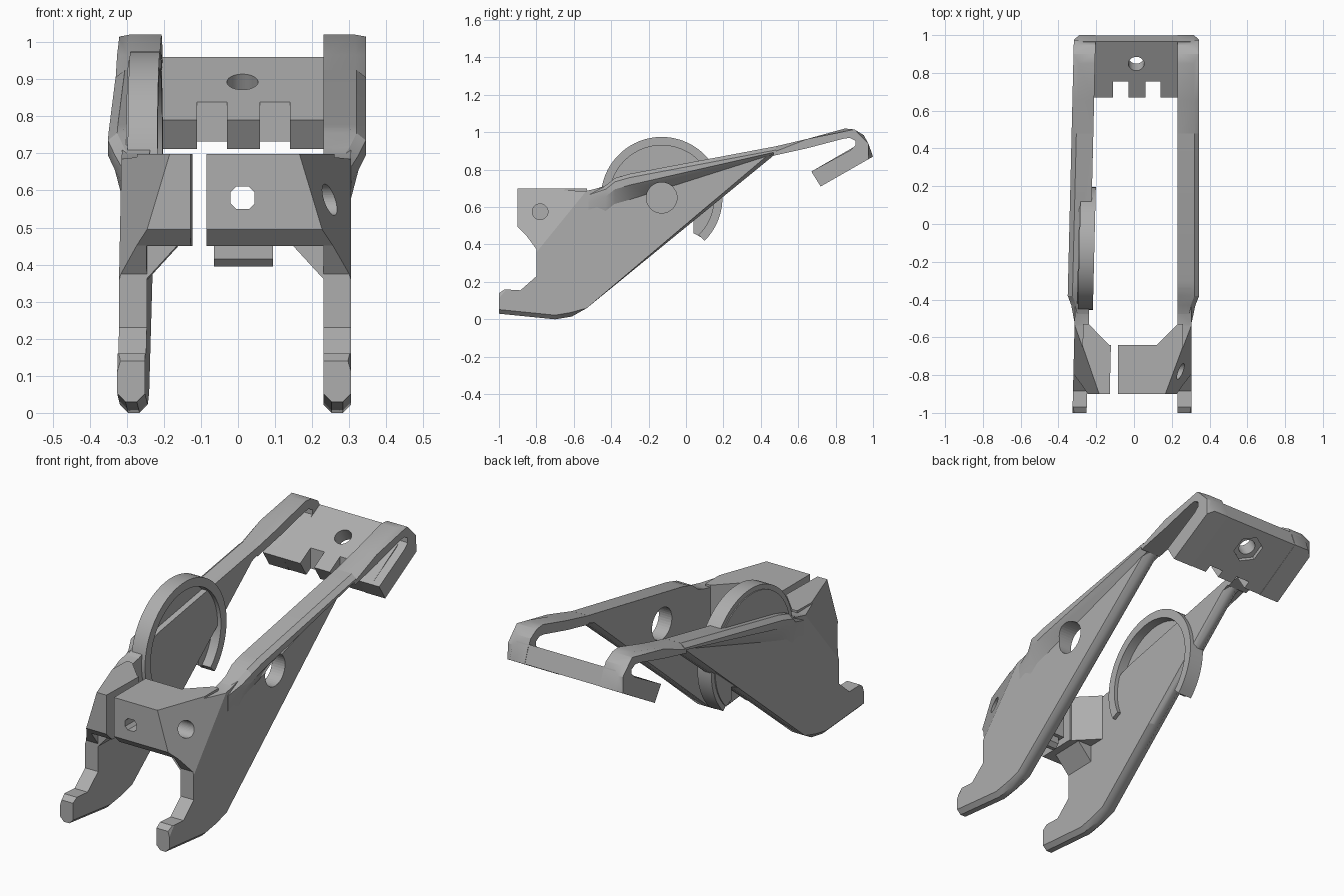
import bpy, bmesh, math
from mathutils import Vector, Matrix

cube = bpy.data.objects.get("Cube")
if cube:
    bpy.data.objects.remove(cube)

grey = bpy.data.materials.new("plain grey")
grey.use_nodes = True
tone = (0.42, 0.42, 0.42, 1)
grey.diffuse_color = tone
grey.node_tree.nodes["Principled BSDF"].inputs["Base Color"].default_value = tone


def stay(p):
    return p


def mirrored(p):
    """Opposite side, splayed slightly outward toward the front."""
    return Vector((0.026 - p.x - 0.024 * (0.95 - p.y), p.y, p.z))


def finish(name, bm, place=stay, cutters=(), helper=False):
    for v in bm.verts:
        v.co = place(v.co.copy())
    bmesh.ops.recalc_face_normals(bm, faces=bm.faces)
    mesh = bpy.data.meshes.new(name)
    bm.to_mesh(mesh)
    bm.free()
    obj = bpy.data.objects.new(name, mesh)
    bpy.context.collection.objects.link(obj)
    mesh.materials.append(grey)
    if helper:
        obj.hide_render = True
        obj.hide_set(True)
        obj.display_type = 'WIRE'
        return obj
    for cutter in cutters:
        mod = obj.modifiers.new("cut", 'BOOLEAN')
        mod.operation = 'DIFFERENCE'
        mod.solver = 'EXACT'
        mod.object = cutter
    bpy.ops.object.select_all(action='DESELECT')
    obj.select_set(True)
    bpy.context.view_layer.objects.active = obj
    bpy.ops.object.shade_smooth_by_angle(angle=math.radians(28))
    return obj


def prism(name, pts, a, b, axis='x', bevel=0, where=None, **kw):
    """Extrude an outline along an axis, with optional chamfered edges."""
    def at(p, t):
        return {'x': (t, *p), 'y': (p[0], t, p[1]), 'z': (*p, t)}[axis]
    bm = bmesh.new()
    lo = [bm.verts.new(at(p, a)) for p in pts]
    hi = [bm.verts.new(at(p, b)) for p in pts]
    bm.faces.new(lo)
    bm.faces.new(hi[::-1])
    for i in range(len(pts)):
        j = (i + 1) % len(pts)
        bm.faces.new((lo[i], lo[j], hi[j], hi[i]))
    if bevel:
        edges = [e for e in bm.edges if where((e.verts[0].co + e.verts[1].co) / 2)]
        bmesh.ops.bevel(bm, geom=edges, offset=bevel, segments=1, affect='EDGES')
    return finish(name, bm, **kw)


def cylinder(name, centre, direction, radius, depth, sides=40, **kw):
    bm = bmesh.new()
    turn = Vector(direction).to_track_quat('Z', 'Y').to_matrix().to_4x4()
    bmesh.ops.create_cone(bm, cap_ends=True, segments=sides, radius1=radius,
                          radius2=radius, depth=depth,
                          matrix=Matrix.Translation(centre) @ turn)
    return finish(name, bm, **kw)


def box(a, b, c, d):
    return [(a, c), (b, c), (b, d), (a, d)]


def lower_edge(y):
    return 0.06 + (y + 0.53) * 0.817


def arc(radius, start, end, steps=48):
    angles = [math.radians(start + (end - start) * i / steps) for i in range(steps + 1)]
    return [(-0.13 + radius * math.cos(t), 0.65 + radius * math.sin(t)) for t in angles]


SIDE = [(-1, .03), (-.7, 0), (-.61, .015), (-.53, .06), (.48, .885), (.48, .915),
        (-.35, .765), (-.43, .71), (-.54, .685), (-.82, .697), (-.89, .675), (-.9, .51),
        (-.8, .375), (-.8, .23), (-.885, .155), (-.97, .16), (-1, .14)]
HOOK = [(.46, .92), (.65, .965), (.85, 1.02), (.9, 1.015), (.95, .985), (.975, .94),
        (1, .87), (.72, .71), (.67, .79), (.88, .905), (.905, .93), (.905, .955),
        (.875, .97), (.84, .965), (.65, .915), (.47, .875)]


def rail(name, **kw):
    """Top flange that flares out of the side plate."""
    stations = [(-.52, .685, .306), (-.43, .715, .325), (-.38, .755, .345),
                (-.3, .778, .345), (.48, .925, .345)]
    bm = bmesh.new()
    rings = []
    for y, z, out in stations:
        mid, low = max(z - .06, lower_edge(y) + .01), max(z - .14, lower_edge(y))
        ring = [(.23, z), (out - .025, z), (out, z - .02), (out, mid), (.304, low), (.23, low)]
        rings.append([bm.verts.new((x, y, h)) for x, h in ring])
    for r, s in zip(rings, rings[1:]):
        for i in range(6):
            j = (i + 1) % 6
            bm.faces.new((r[i], r[j], s[j], s[i]))
    bm.faces.new(rings[0])
    bm.faces.new(rings[-1][::-1])
    return finish(name, bm, **kw)


def on_lower_rim(m):
    at_side = abs(m.x - .23) < .001 or abs(m.x - .305) < .001
    return at_side and (m.z < .05 or m.z < lower_edge(m.y) + .01)


# Two arms with their half of the front clasp
for side, place, inner in (("left", stay, -.085), ("right", mirrored, .11)):
    kw = dict(place=place)
    hide = dict(place=place, helper=True)
    normal = Vector((.1126, -.0416, .0338)).normalized()
    corner = cylinder(side + "_corner_cutter", Vector((.305, -.53, .69)) + normal * .6,
                      normal, 1.5, 1.2, 4, **hide)
    pin = cylinder(side + "_pin_cutter", (.2, -.78, .575), (1, 0, 0), .042, 1, **hide)
    front_cuts, arm_cuts = [corner, pin], []
    if side == "left":
        arm_cuts.append(cylinder("arm_hole_cutter", (.3, -.13, .65), (1, 0, 0), .082, .5, **hide))
        front_cuts.append(prism("window_cutter", box(-.02, .045, .55, .61), -1.1, -.4, 'y',
                                .015, lambda m: abs(m.y + .75) < .01, **hide))
    else:
        front_cuts.append(cylinder("counterbore_cutter", (.4, -.78, .58), (1, 0, 0),
                                   .075, .36, **hide))
        eyelet = cylinder("eyelet_cutter", (.3, -.17, .86), (1, 0, 0), .05, .6, **hide)
        dish = cylinder("dish_cutter", (.16, -.13, .65), (1, 0, 0), .28, .2, 64, **hide)
        arm_cuts += [eyelet, dish]

    prism(side + "_side_plate", SIDE, .23, .305, 'x', .022, on_lower_rim,
          cutters=front_cuts + arm_cuts, **kw)
    rail(side + "_rail", cutters=arm_cuts, **kw)
    prism(side + "_hook", HOOK, .23, .345, 'x', .028,
          lambda m: m.x > .34 and (m.y > .93 or m.z > .91 + .265 * (m.y - .46)), **kw)
    prism(side + "_clasp_block",
          [(inner, -.9), (.26, -.9), (.26, -.53), (.23, -.53), (.12, -.64), (inner, -.64)],
          .45, .698, 'z', .045,
          lambda m: m.y < -.89 and m.z < .46, cutters=front_cuts, **kw)
    prism(side + "_clasp_gusset", [(.14, .46), (.25, .46), (.25, .34)], -.8, -.62, 'y',
          cutters=[corner], **kw)

# Round dished disc on the right arm
kw = dict(place=mirrored, cutters=[eyelet])
prism("disc_floor", arc(.3, -45, 215) + [(-.25, .4), (.04, .525), (.04, .46)],
      .26, .295, **kw)
prism("disc_rim", arc(.325, -45, 205) + arc(.28, 205, -45), .21, .29, **kw)

# Curled lip under the clasp
prism("clasp_lip", box(-.72, -.66, .395, .47), -.065, .095, 'x', .02,
      lambda m: m.z < .4 and abs(m.x - .015) < .01)

# Rear cross plate with notches, bolt hole and nut pocket
tilt = (0, -.5, .87)
rear_cuts = [prism("notch_cutter", box(x, x + .08, .6, .755), .5, 1, 'z', helper=True)
             for x in (-.11, .06)]
rear_cuts.append(cylinder("bolt_cutter", (.012, .87, .855), tilt, .042, .4, helper=True))
rear_cuts.append(cylinder("nut_cutter", (.012, .91, .785), tilt, .075, .1, 6, helper=True))
prism("rear_cross_plate", [(.67, .79), (.965, .96), (.998, .87), (.72, .712)],
      -.27, .3, cutters=rear_cuts)
